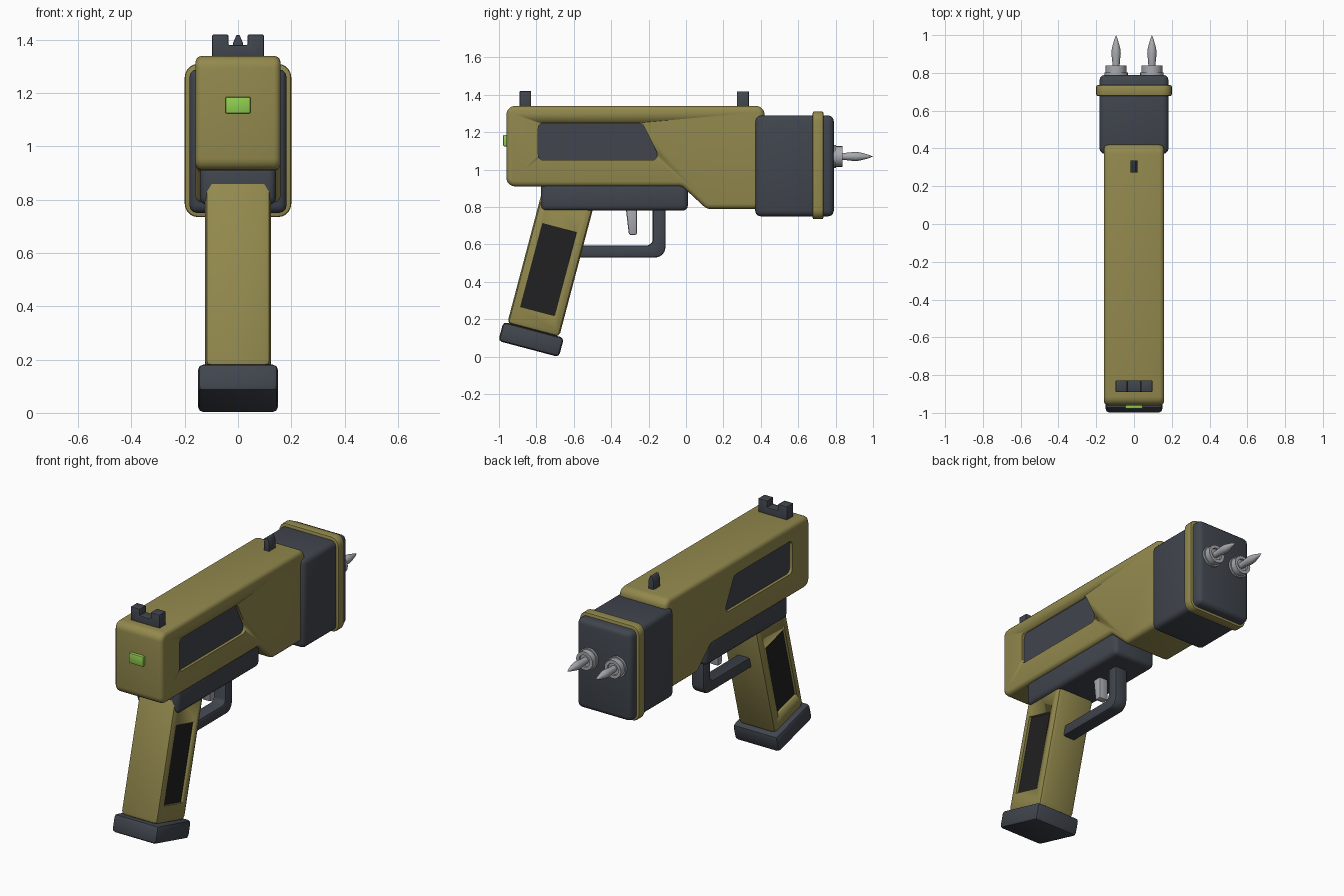
import bpy, bmesh, math
from mathutils import Vector, Matrix

cube = bpy.data.objects.get("Cube")
if cube:
    bpy.data.objects.remove(cube, do_unlink=True)

TILT = -math.radians(14.8)


def material(name, r, g, b):
    m = bpy.data.materials.new(name)
    m.use_nodes = True
    m.diffuse_color = (r, g, b, 1)
    m.node_tree.nodes["Principled BSDF"].inputs["Base Color"].default_value = (r, g, b, 1)
    return m


olive = material("olive tan", .29, .25, .075)
slate = material("slate grey", .052, .06, .075)
black = material("grip black", .015, .015, .015)
steel = material("light steel", .39, .4, .43)
green = material("indicator green", .28, .62, .08)


def finish(name, bm, mat, bevel=0, segments=3):
    """Turn a bmesh into a bevelled, smooth-shaded object."""
    bmesh.ops.recalc_face_normals(bm, faces=bm.faces)
    mesh = bpy.data.meshes.new(name)
    bm.to_mesh(mesh)
    bm.free()
    mesh.materials.append(mat)
    ob = bpy.data.objects.new(name, mesh)
    bpy.context.collection.objects.link(ob)
    bpy.ops.object.select_all(action='DESELECT')
    ob.select_set(True)
    bpy.context.view_layer.objects.active = ob
    if bevel:
        mod = ob.modifiers.new("Bevel", 'BEVEL')
        mod.width = bevel
        mod.segments = segments
        mod.limit_method = 'ANGLE'
        mod.angle_limit = math.radians(35)
        mod.use_clamp_overlap = False
        bpy.ops.object.modifier_apply(modifier=mod.name)
    bpy.ops.object.shade_smooth_by_angle(angle=math.radians(32))
    return ob


def box(name, center, size, mat, bevel=0, segments=3, tilt=0):
    bm = bmesh.new()
    bmesh.ops.create_cube(bm, size=1)
    place = Matrix.Translation(center) @ Matrix.Rotation(tilt, 4, 'X')
    bm.transform(place @ Matrix.Diagonal((*size, 1)))
    return finish(name, bm, mat, bevel, segments)


def rounded(points, radius, steps=5):
    """Replace each corner of a 2D outline with a smooth arc."""
    out = []
    pts = [Vector(p) for p in points]
    for i, p in enumerate(pts):
        a = (pts[i - 1] - p).normalized()
        b = (pts[(i + 1) % len(pts)] - p).normalized()
        half = a.angle(b) / 2
        center = p + (a + b).normalized() * radius / math.sin(half)
        start = p + a * radius / math.tan(half) - center
        end = p + b * radius / math.tan(half) - center
        sweep = start.angle(end)
        for k in range(steps + 1):
            t = k / steps
            out.append(center + (start * math.sin((1 - t) * sweep)
                                 + end * math.sin(t * sweep)) / math.sin(sweep))
    return out


def prism(name, outline, low, high, mat, axis='x', bevel=0, segments=3):
    """Extrude a (y, z) outline along x, or an (x, z) outline along y."""
    bm = bmesh.new()
    if axis == 'x':
        verts = [bm.verts.new((low, u, v)) for u, v in outline]
        move = Vector((high - low, 0, 0))
    else:
        verts = [bm.verts.new((u, low, v)) for u, v in outline]
        move = Vector((0, high - low, 0))
    face = bm.faces.new(verts)
    ext = bmesh.ops.extrude_face_region(bm, geom=[face], use_keep_orig=True)
    bmesh.ops.translate(bm, vec=move,
                        verts=[g for g in ext['geom'] if isinstance(g, bmesh.types.BMVert)])
    return finish(name, bm, mat, bevel, segments)


def lathe(name, profile, x, z, mat, sides=24):
    """Revolve (y, radius) points around an axis along y."""
    bm = bmesh.new()
    rings = [[bm.verts.new((x + r * math.cos(k * math.tau / sides), y,
                            z + r * math.sin(k * math.tau / sides)))
              for k in range(sides)] for y, r in profile]
    for a, b in zip(rings, rings[1:]):
        for k in range(sides):
            n = (k + 1) % sides
            bm.faces.new((a[k], a[n], b[n], b[k]))
    bmesh.ops.remove_doubles(bm, verts=bm.verts, dist=1e-5)
    return finish(name, bm, mat)


def carve(target, cutter):
    mod = target.modifiers.new("Recess", 'BOOLEAN')
    mod.operation = 'DIFFERENCE'
    mod.solver = 'EXACT'
    mod.object = cutter
    bpy.context.view_layer.objects.active = target
    bpy.ops.object.modifier_apply(modifier=mod.name)
    bpy.data.objects.remove(cutter, do_unlink=True)


# Main body with a recessed panel on each side
body_outline = rounded([(-.96, .91), (-.02, .91), (.11, .79), (.42, .79),
                        (.42, 1.34), (-.96, 1.34)], .045)
body = prism("body", body_outline, -.16, .16, olive, bevel=.025)
panel = rounded([(-.79, 1.05), (-.135, 1.05), (-.235, 1.25), (-.79, 1.25)], .03)

# Slanted grip with a recessed pad on each side
grip = box("grip", (0, -.717, .52), (.248, .287, .786), olive, .025, 2, TILT)
pad_center = (-.735, .465)

for side, label in ((1, "left"), (-1, "right")):
    inner, outer = sorted((side * .142, side * .2))
    carve(body, prism("cutter", panel, inner, outer, olive))
    inner, outer = sorted((side * .137, side * .1425))
    prism(label + "_body_panel", panel, inner, outer, slate)
    carve(grip, box("cutter", (side * .137, *pad_center), (.06, .187, .46), olive, tilt=TILT))
    box(label + "_grip_pad", (side * .106, *pad_center), (.006, .187, .46), black, tilt=TILT)

box("grip_base", (0, -.828, .092), (.3, .335, .106), slate, .02, 2, TILT)

# Lower deck, trigger guard and trigger
box("lower_deck", (0, -.383, .855), (.285, .786, .15), slate, .028)
guard = ([(-.6, .595), (-.6, .53)]
         + [(-.165 + .055 * math.sin(a), .585 - .055 * math.cos(a))
            for a in [k * math.pi / 12 for k in range(7)]]
         + [(-.11, .82), (-.178, .82), (-.178, .62), (-.186, .603), (-.203, .595)])
prism("trigger_guard", guard, -.042, .042, slate, bevel=.012, segments=2)
prism("trigger", [(-.325, .82), (-.262, .82), (-.263, .65), (-.305, .65)],
      -.03, .03, steel, bevel=.01, segments=2)

# Front block and the band around it
box("front_block", (0, .58, 1.02), (.365, .42, .54), slate, .03)
band = rounded([(-.2, .735), (.2, .735), (.2, 1.31), (-.2, 1.31)], .05)
prism("front_band", band, .677, .735, olive, axis='y', bevel=.008, segments=2)

# Two prongs with stepped collars
for side, label in ((1, "left"), (-1, "right")):
    lathe(label + "_prong_collar", [(.77, 0), (.77, .062), (.803, .062), (.803, .055),
                                    (.838, .055), (.838, .036), (.825, .036), (.825, 0)],
          side * .095, 1.07, steel)
    lathe(label + "_prong", [(.8, 0), (.8, .018), (.86, .02), (.905, .025), (.93, .022),
                             (.975, .01), (1, 0)], side * .095, 1.07, steel)

# Notched rear sight and pointed front sight
prism("rear_sight", [(-.097, 1.32), (.097, 1.32), (.097, 1.42), (.036, 1.42), (.036, 1.38),
                     (-.036, 1.38), (-.036, 1.42), (-.097, 1.42)],
      -.89, -.828, slate, axis='y', bevel=.005, segments=2)
prism("front_sight", [(-.018, 1.32), (.018, 1.32), (.018, 1.39), (.006, 1.418),
                      (-.006, 1.418), (-.018, 1.39)], .272, .336, slate, axis='y', bevel=.003)

# Indicator light on the rear face
box("indicator_light", (0, -.963, 1.155), (.095, .03, .062), green, .006, 2)
